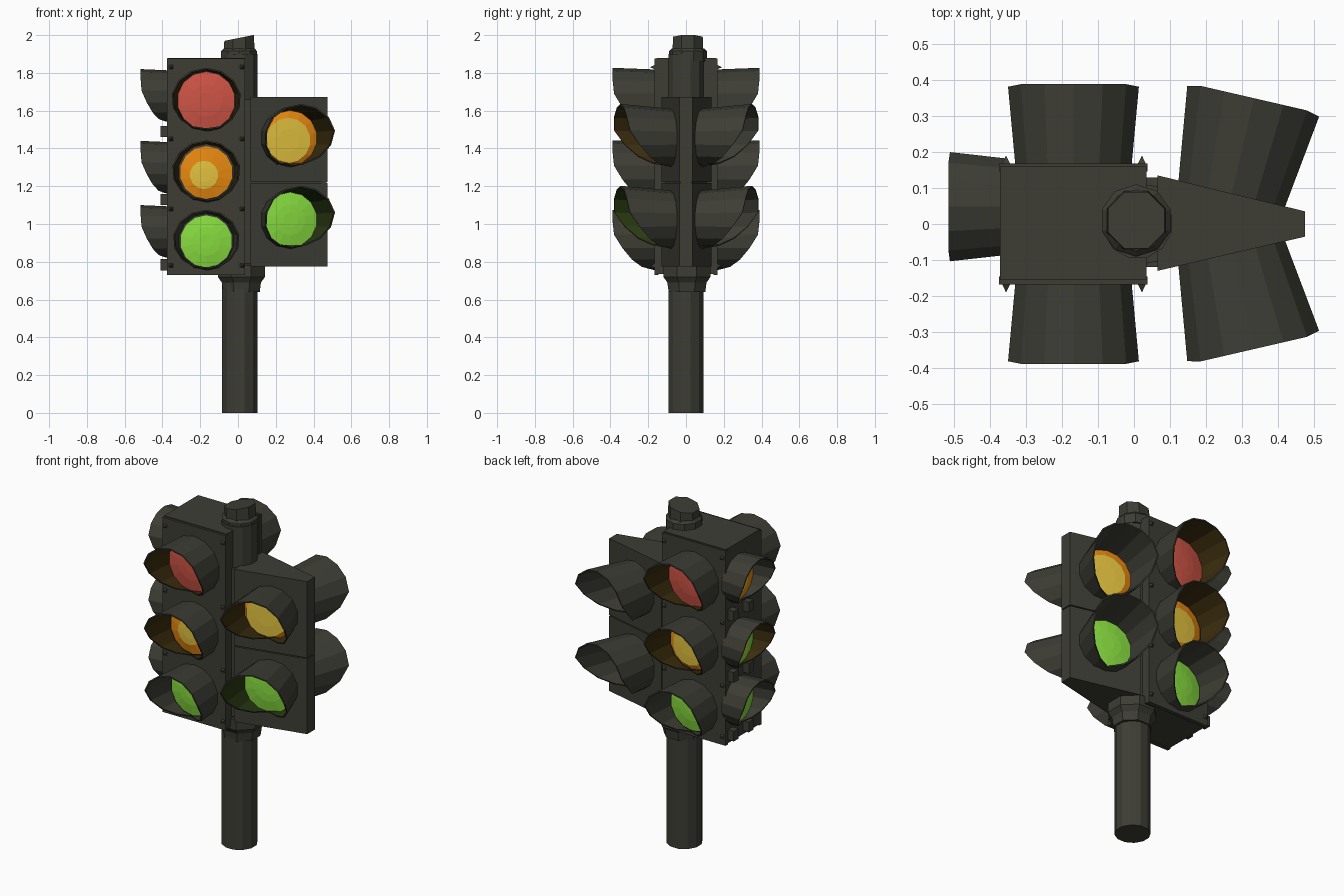
import bpy, bmesh, math
from mathutils import Matrix, Vector

if "Cube" in bpy.data.objects:
    bpy.data.objects.remove(bpy.data.objects["Cube"])


def material(name, rgb):
    m = bpy.data.materials.new(name)
    lin = [((c / 255 + 0.055) / 1.055) ** 2.4 for c in rgb]
    m.diffuse_color = (*lin, 1)
    m.use_nodes = True
    m.node_tree.nodes["Principled BSDF"].inputs["Base Color"].default_value = m.diffuse_color
    return m


BODY = material("dark grey metal", (61, 61, 53))
RED = material("red lens", (206, 84, 69))
ORANGE = material("orange lens", (236, 139, 16))
YELLOW = material("yellow bulb", (225, 193, 62))
GREEN = material("green lens", (135, 219, 63))
OLIVE = material("amber tinted shade", (58, 45, 14))
DARK_GREEN = material("green tinted shade", (42, 58, 18))


def make(name, verts, faces, mats=(BODY,), idx=None):
    me = bpy.data.meshes.new(name)
    me.from_pydata([tuple(v) for v in verts], [], faces)
    for m in mats:
        me.materials.append(m)
    if idx:
        me.polygons.foreach_set("material_index", idx)
    ob = bpy.data.objects.new(name, me)
    bpy.context.collection.objects.link(ob)
    return ob


def fix_normals(ob):
    bm = bmesh.new()
    bm.from_mesh(ob.data)
    bmesh.ops.recalc_face_normals(bm, faces=bm.faces)
    bm.to_mesh(ob.data)
    bm.free()
    return ob


def loft(name, rings, mats=(BODY,), idx=None, caps=True):
    """Joins equal rings of points with quads."""
    n = len(rings[0])
    verts = [p for r in rings for p in r]
    faces = [(k * n + i, k * n + (i + 1) % n, (k + 1) * n + (i + 1) % n, (k + 1) * n + i)
             for k in range(len(rings) - 1) for i in range(n)]
    if caps:
        faces += [tuple(range(n))[::-1], tuple(range(len(verts) - n, len(verts)))]
    return fix_normals(make(name, verts, faces, mats, idx))


def turned(name, profile, n, centre=(0.01, 0), tilt=0.0):
    """Round part about a vertical axis; tilt slopes the last ring."""
    rings = []
    for k, (r, z) in enumerate(profile):
        t = tilt if k == len(profile) - 1 else 0
        angles = [math.tau * (i + 0.5) / n for i in range(n)]
        rings.append([(centre[0] + r * math.cos(a), centre[1] + r * math.sin(a),
                       z + t * math.cos(a)) for a in angles])
    return loft(name, rings)


def prism(name, outline, z0, z1):
    return loft(name, [[(x, y, z) for x, y in outline] for z in (z0, z1)])


def block(name, x0, x1, y0, y1, z0, z1):
    return prism(name, [(x0, y0), (x1, y0), (x1, y1), (x0, y1)], z0, z1)


def lamp(name, pos, yaw, r0, r1, length, rl, lens, shade, bulb=0.0):
    """Lens of radius rl and cut-away visor (r0 to r1); yaw 0 faces -y."""
    n = 14
    M = Matrix.Translation(pos) @ Matrix.Rotation(math.radians(yaw), 4, 'Z')
    angles = [math.tau * (i + 0.5) / n for i in range(n)]

    def ring(r, depth, drop=0.0):
        return [M @ Vector((r * math.cos(a) - drop, -depth, r * math.sin(a) - drop)) for a in angles]

    def tip(r):
        pts = []
        for a in angles:
            f = min(1, (math.sin(a) + 1) / 1.3) ** 0.6
            d = 0.025 + (length - 0.025) * f
            rr = r0 + (r1 - r0) * f + r
            # the mouth is wider than it is high
            pts.append(M @ Vector((rr * math.cos(a), -d, rr * 0.93 * math.sin(a))))
        return pts

    t = 0.008
    # visor: outer skin, lip, tinted inner skin
    loft(name + "_visor", [ring(r0, -0.01), tip(0), tip(-t), ring(r0 - t, 0)],
         (BODY, shade), [0] * (2 * n) + [1] * n, caps=False)
    # dark bezel, then a slightly domed lens with an optional yellow middle
    b = bulb or 0.55 * rl
    drop = 0.012 if bulb else 0
    loft(name + "_lens", [ring(r0 - t, -0.005), ring(r0 - t, 0.006), ring(rl, 0.015),
                          ring(b, 0.027, drop), ring(b * 0.5, 0.03, drop)],
         (BODY, lens, YELLOW if bulb else lens),
         [0] * (2 * n) + [1] * n + [2] * n + [0, 2])


# pole, collar and cap
turned("pole", [(0.097, 0), (0.097, 1.9)], 12)
turned("pole_collar", [(0.105, 0.64), (0.112, 0.69), (0.135, 0.72), (0.135, 0.78)], 8, (0.018, 0.005))
turned("cap_ring", [(0.1, 1.86), (0.1, 1.915), (0.085, 1.93)], 10, (0.006, 0.01))
turned("cap", [(0.088, 1.92), (0.085, 1.985)], 8, (0.006, 0.01), 0.017)

# main housing with thin door plates front and back
block("main_housing", -0.372, 0.034, -0.155, 0.16, 0.735, 1.88)
for s, side in ((-1, "front"), (1, "back")):
    y0, y1 = sorted((s * 0.145, s * 0.168))
    block("main_door_" + side, -0.375, 0.037, y0, y1, 0.73, 1.875)
    # pointed door bolts
    for i, z in enumerate((0.78, 1.08, 1.45, 1.83)):
        for x in (-0.355, 0.022):
            verts = [(x - 0.012, s * 0.165, z - 0.012), (x + 0.012, s * 0.165, z - 0.012),
                     (x + 0.012, s * 0.165, z + 0.012), (x - 0.012, s * 0.165, z + 0.012),
                     (x, s * 0.19, z)]
            fix_normals(make("door_bolt", verts, [(0, 1, 2, 3), (0, 1, 4), (1, 2, 4), (2, 3, 4), (3, 0, 4)]))

# wedge housing: two stacked boxes and a core
wedge = [(0.065, -0.13), (0.475, -0.035), (0.475, 0.035), (0.065, 0.135)]
prism("wedge_lower", wedge, 0.775, 1.217)
prism("wedge_upper", wedge, 1.223, 1.672)
prism("wedge_core", [(0.03, -0.11), (0.468, -0.03), (0.468, 0.03), (0.03, 0.11)], 0.79, 1.66)

# hinge blocks on the left side
for z in (0.785, 1.13, 1.49):
    for y in (-0.02, 0.12):
        block("side_hinge", -0.41, -0.365, y - 0.022, y + 0.022, z - 0.03, z + 0.03)

# main lamps, front and back
for yaw, y, side in ((0, -0.168, "front"), (180, 0.168, "back")):
    bulb = 0.075 if side == "front" else 0.105
    lamp("red_" + side, (-0.168, y, 1.653), yaw, 0.165, 0.187, 0.22, 0.154, RED, OLIVE)
    lamp("amber_" + side, (-0.168, y, 1.272), yaw, 0.16, 0.184, 0.22, 0.14, ORANGE, OLIVE, bulb)
    lamp("green_" + side, (-0.168, y, 0.908), yaw, 0.155, 0.18, 0.22, 0.138, GREEN, BODY)

# wedge lamps, front and back
for yaw, y, side in ((13, -0.084, "front"), (167, 0.086, "back")):
    shades = (OLIVE, DARK_GREEN) if side == "front" else (BODY, BODY)
    lamp("wedge_amber_" + side, (0.272, y, 1.455), yaw, 0.155, 0.194, 0.27, 0.147, ORANGE, shades[0], 0.12)
    lamp("wedge_green_" + side, (0.272, y, 1.022), yaw, 0.155, 0.194, 0.27, 0.147, GREEN, shades[1])

# smaller lamps on the left side
lamp("side_amber", (-0.37, 0.048, 1.675), -90, 0.138, 0.156, 0.145, 0.125, ORANGE, BODY, 0.07)
lamp("side_middle", (-0.37, 0.048, 1.295), -90, 0.138, 0.156, 0.145, 0.125, GREEN, OLIVE, 0.07)
lamp("side_green", (-0.37, 0.048, 0.955), -90, 0.138, 0.156, 0.145, 0.125, GREEN, BODY)
